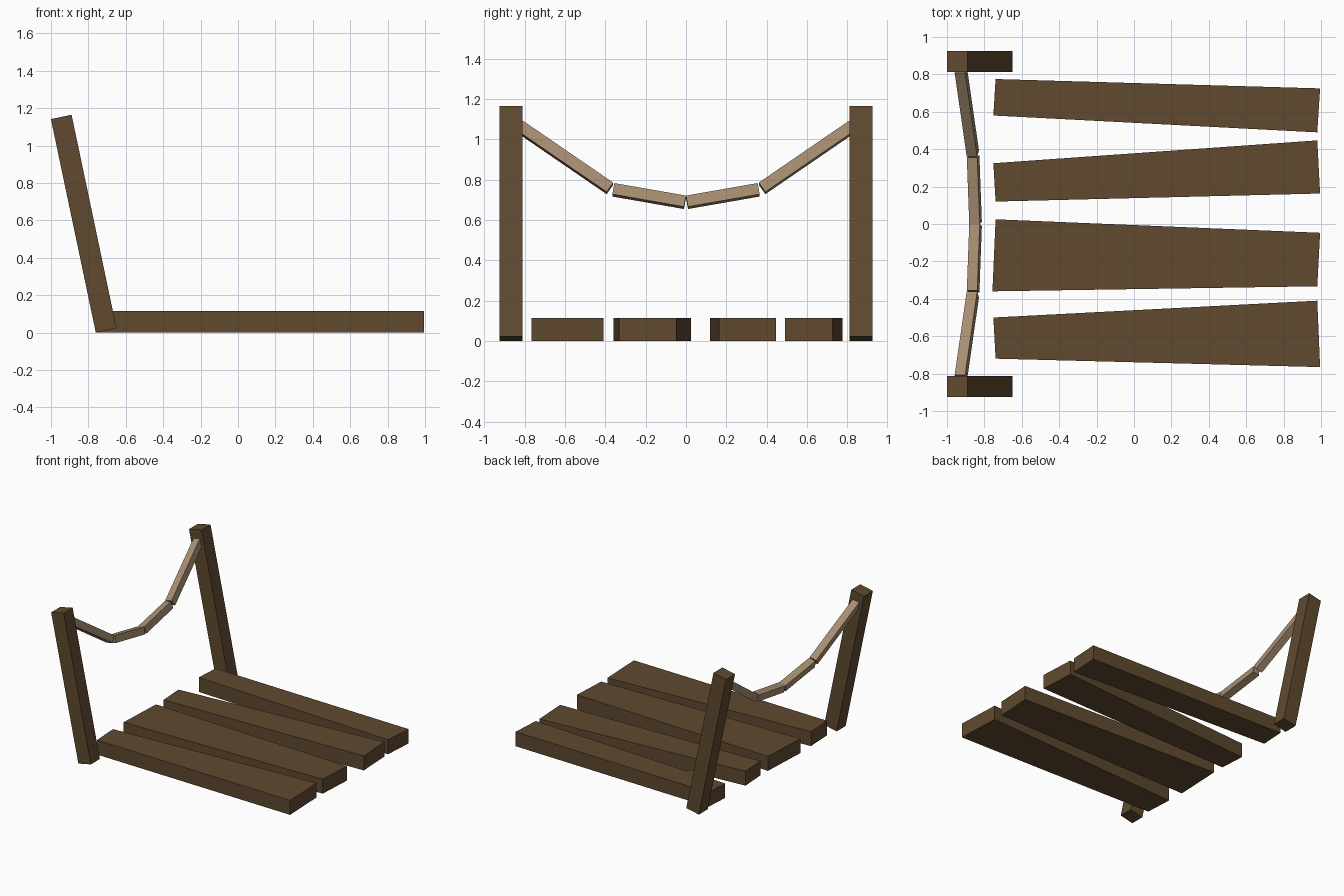
import bpy, bmesh
from mathutils import Vector, Matrix

if "Cube" in bpy.data.objects:
    bpy.data.objects.remove(bpy.data.objects["Cube"])


def make_material(name, rgb):
    m = bpy.data.materials.new(name)
    m.diffuse_color = (*rgb, 1)
    m.use_nodes = True
    m.node_tree.nodes["Principled BSDF"].inputs["Base Color"].default_value = m.diffuse_color
    return m


wood = make_material("dark wood", (0.115, 0.067, 0.029))
rope = make_material("tan rope", (0.385, 0.268, 0.167))


def finish(bm, name, mat):
    bmesh.ops.recalc_face_normals(bm, faces=bm.faces)
    me = bpy.data.meshes.new(name)
    bm.to_mesh(me)
    bm.free()
    me.materials.append(mat)
    ob = bpy.data.objects.new(name, me)
    bpy.context.collection.objects.link(ob)
    return ob


def beam(name, a, b, normal, size, mat):
    """Square beam from a to b, one side facing the given normal."""
    a, b = Vector(a), Vector(b)
    d = (b - a).normalized()
    n = (normal - d * normal.dot(d)).normalized()
    s = d.cross(n)
    rot = Matrix((n, s, d)).transposed().to_4x4()
    bm = bmesh.new()
    bmesh.ops.create_cube(bm, size=1)
    bmesh.ops.scale(bm, vec=(size, size, (b - a).length), verts=bm.verts)
    bmesh.ops.transform(bm, matrix=Matrix.Translation((a + b) / 2) @ rot, verts=bm.verts)
    return finish(bm, name, mat)


# Leaning posts share one tilted plane with the rope
foot, head = Vector((-0.705, 0, 0.012)), Vector((-0.945, 0, 1.153))
lean = (head - foot).normalized()
face = Vector((lean.z, 0, -lean.x))


def on_plane(y, z):
    p = foot + (head - foot) * ((z - foot.z) / (head.z - foot.z))
    return (p.x, y, z)


for side, label in ((-1, "front"), (1, "back")):
    y = side * 0.868
    beam(label + "_post", (foot.x, y, foot.z), (head.x, y, head.z), face, 0.113, wood)
    # Sagging rope segments
    beam(label + "_rope_outer", on_plane(side * 0.825, 1.064), on_plane(side * 0.377, 0.757),
         face, 0.057, rope)
    beam(label + "_rope_inner", on_plane(side * 0.360, 0.750), on_plane(side * 0.005, 0.688),
         face, 0.057, rope)

# Uneven floor planks: outline corners extruded upwards
planks = [
    [(-0.74, 0.775), (0.995, 0.725), (0.98, 0.49), (-0.752, 0.58)],
    [(-0.752, 0.325), (0.98, 0.447), (0.995, 0.163), (-0.74, 0.12)],
    [(-0.74, 0.025), (0.995, -0.047), (0.98, -0.333), (-0.757, -0.36)],
    [(-0.752, -0.50), (0.98, -0.41), (0.995, -0.765), (-0.74, -0.72)],
]
for i, outline in enumerate(planks):
    bm = bmesh.new()
    f = bm.faces.new([bm.verts.new((x, y, 0)) for x, y in outline])
    ext = bmesh.ops.extrude_face_region(bm, geom=[f], use_keep_orig=True)
    top = [v for v in ext["geom"] if isinstance(v, bmesh.types.BMVert)]
    bmesh.ops.translate(bm, vec=(0, 0, 0.115), verts=top)
    finish(bm, f"plank_{i + 1}", wood)
